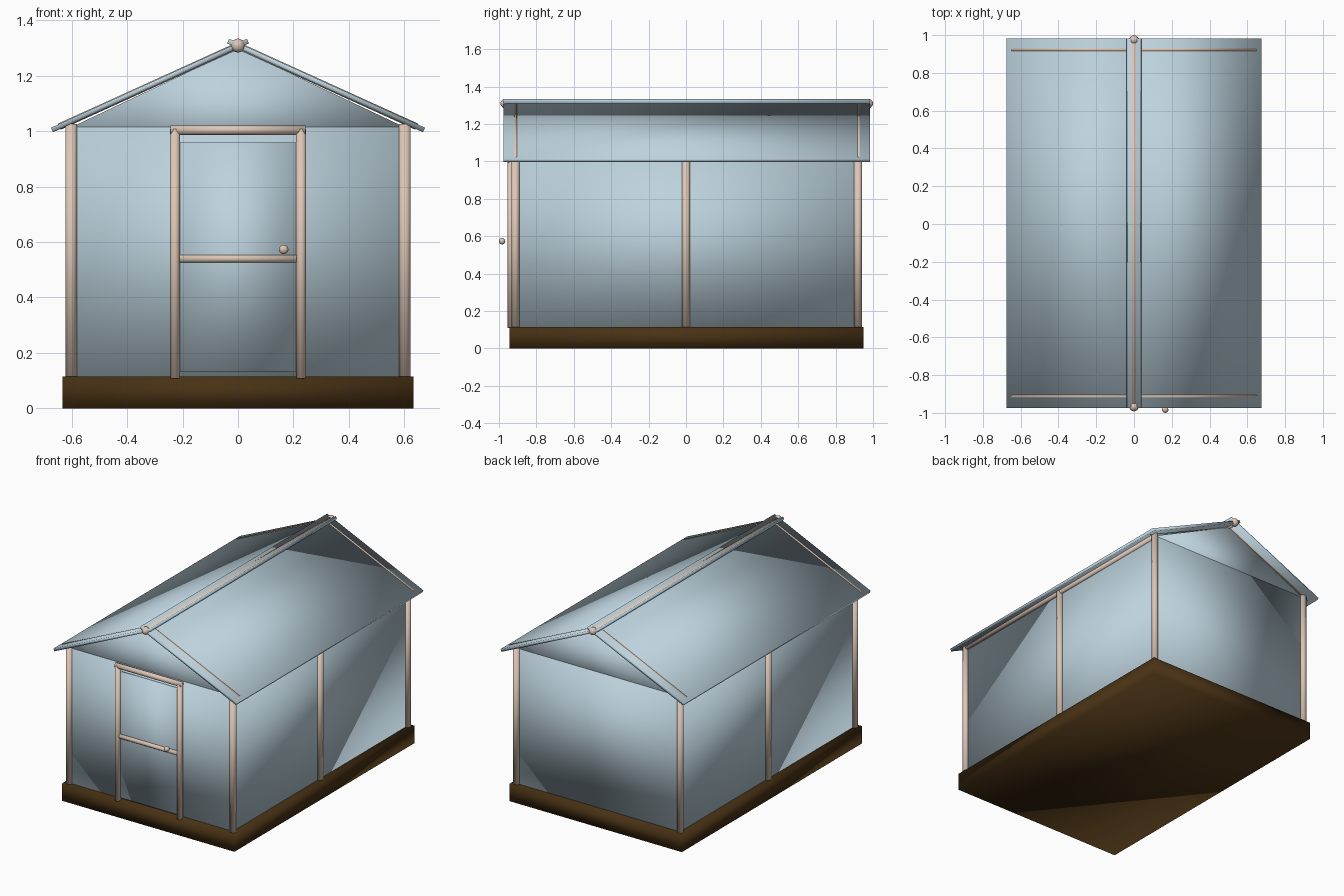
import bpy, bmesh, math
from mathutils import Vector, Matrix

if "Cube" in bpy.data.objects:
    bpy.data.objects.remove(bpy.data.objects["Cube"])


def material(name, rgb):
    m = bpy.data.materials.new(name)
    m.diffuse_color = (*rgb, 1)
    m.use_nodes = True
    m.node_tree.nodes["Principled BSDF"].inputs["Base Color"].default_value = m.diffuse_color
    return m


GLASS = material("pale blue panel", (0.51, 0.65, 0.73))
WOOD = material("light wood", (0.72, 0.57, 0.47))
BROWN = material("dark brown base", (0.065, 0.031, 0.007))
YC = 0.004  # small offset of the house body, the door knob sticks out in front


def finish(bm, name, mat):
    bmesh.ops.recalc_face_normals(bm, faces=bm.faces)
    for f in bm.faces:
        f.smooth = True
    me = bpy.data.meshes.new(name)
    bm.to_mesh(me)
    bm.free()
    me.materials.append(mat)
    ob = bpy.data.objects.new(name, me)
    bpy.context.collection.objects.link(ob)
    return ob


def box(name, lo, hi, mat):
    bm = bmesh.new()
    bmesh.ops.create_cube(bm, size=1)
    for v in bm.verts:
        v.co = Vector([lo[i] + (v.co[i] + 0.5) * (hi[i] - lo[i]) for i in range(3)])
    return finish(bm, name, mat)


def prism(name, pts, y0, y1, mat):
    """Extrude an x/z outline along y."""
    bm = bmesh.new()
    face = bm.faces.new([bm.verts.new((x, y0, z)) for x, z in pts])
    ext = bmesh.ops.extrude_face_region(bm, geom=[face])
    verts = [g for g in ext["geom"] if isinstance(g, bmesh.types.BMVert)]
    bmesh.ops.translate(bm, verts=verts, vec=(0, y1 - y0, 0))
    return finish(bm, name, mat)


def pole(name, a, b, r, mat=WOOD):
    a, b = Vector(a), Vector(b)
    d = b - a
    mtx = Matrix.Translation((a + b) / 2) @ d.to_track_quat('Z', 'Y').to_matrix().to_4x4()
    bm = bmesh.new()
    bmesh.ops.create_cone(bm, cap_ends=True, segments=12, radius1=r, radius2=r,
                          depth=d.length, matrix=mtx)
    return finish(bm, name, mat)


def ball(name, c, r):
    bm = bmesh.new()
    bmesh.ops.create_uvsphere(bm, u_segments=16, v_segments=10, radius=r,
                              matrix=Matrix.Translation(c))
    return finish(bm, name, WOOD)


# base and walls
box("base", (-0.634, YC - 0.947, 0), (0.634, YC + 0.945, 0.115), BROWN)
YF, YB = YC - 0.916, YC + 0.916
box("walls", (-0.6, YF, 0.115), (0.6, YB, 1.015), GLASS)
prism("gable", [(-0.6, 1.015), (0.6, 1.015), (0, 1.299)], YF, YB, GLASS)

# posts, eave beams, rafters and roof slabs on both sides
SLOPE, TOP, THICK = 0.454, 1.319, 0.018
nx, nz = -math.sin(math.atan(SLOPE)) * THICK, -math.cos(math.atan(SLOPE)) * THICK
for s, side in ((-1, "left"), (1, "right")):
    for y, place in ((YF, "front"), (0, "middle"), (YB, "back")):
        pole(f"{side}_{place}_post", (s * 0.602, y, 0.115), (s * 0.602, y, 1.025), 0.021)
    pole(f"{side}_eave_beam", (s * 0.602, YF, 1.012), (s * 0.602, YB, 1.012), 0.016)
    xe, xr = 0.675, -0.032
    ze, zr = TOP - SLOPE * xe, TOP - SLOPE * xr
    prism(f"{side}_roof", [(s * xe, ze), (s * xr, zr),
                           (s * (xr + nx), zr + nz), (s * (xe + nx), ze + nz)],
          YC - 0.979, YC + 0.979, GLASS)
    for y, place in ((YF, "front"), (YB + 0.004, "back")):
        mid = TOP - 0.010
        pole(f"{side}_{place}_rafter", (0, y, mid),
             (s * 0.645, y, mid - SLOPE * 0.645), 0.012)

# ridge pole with round ends
pole("ridge_pole", (0, YC - 0.97, 1.309), (0, YC + 0.97, 1.309), 0.019)
for s, place in ((-1, "front"), (1, "back")):
    ball(f"ridge_{place}_ball", (0, YC + s * 0.971, 1.309), 0.025)

# door with frame, rail and knob
YD = -0.936
box("door", (-0.212, YD + 0.002, 0.13), (0.212, YF + 0.01, 0.96), GLASS)
for s, side in ((-1, "left"), (1, "right")):
    pole(f"door_{side}_post", (s * 0.228, YD, 0.108), (s * 0.228, YD, 1.008), 0.018)
pole("door_lintel", (-0.243, YD, 1.004), (0.243, YD, 1.004), 0.017)
pole("door_rail", (-0.212, YD, 0.54), (0.212, YD, 0.54), 0.014)
ball("door_knob", (0.165, -0.983, 0.573), 0.017)
